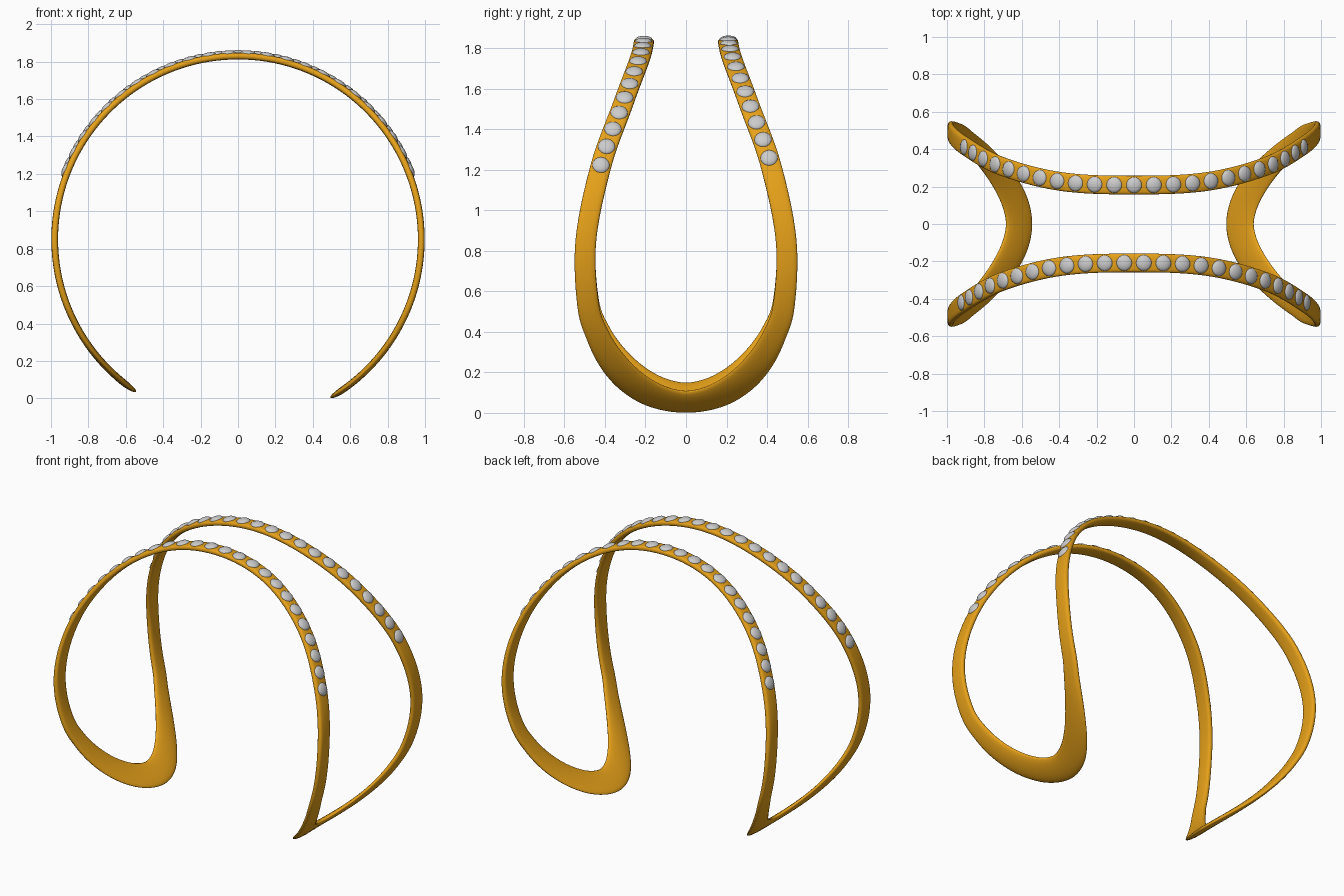
import bpy, bmesh, math
from mathutils import Vector, Matrix

if "Cube" in bpy.data.objects:
    bpy.data.objects.remove(bpy.data.objects["Cube"])

R, CZ = 0.98, 0.85          # cylinder the band is wrapped on

# Quarter of the band: angle from the top (deg), distance from y=0, width
QUARTER = [(0, .208, .10), (23, .226, .10), (46, .308, .10), (68, .42, .102),
           (90, .494, .102), (108.9, .483, .107), (118.9, .433, .118),
           (128.3, .354, .142), (136.5, .25, .163), (142.3, .129, .177), (144.5, 0, .18)]


def left(p):
    # the left end stops slightly short of the right one
    a = p[0] if p[0] < 90 else 90 + (p[0] - 90) * 51 / 54.5
    return (-a, p[1], p[2])


def front(p):
    return (p[0], -p[1], p[2])


back_left = [left(p) for p in QUARTER]
loop = (QUARTER + [front(p) for p in QUARTER[-2::-1]]
        + [front(p) for p in back_left[1:]] + back_left[-2:0:-1])
ctrl = [Vector((math.radians(a) * R, y, w)) for a, y, w in loop]


def spline(pts, steps):
    out, n = [], len(pts)
    for i in range(n):
        a, b, c, d = (pts[(i + k) % n] for k in (-1, 0, 1, 2))
        for s in range(steps):
            t = s / steps
            out.append(0.5 * (2 * b + (c - a) * t + (2 * a - 5 * b + 4 * c - d) * t * t
                              + (3 * b - a - 3 * c + d) * t ** 3))
    return out


def wrap(u, y, r):
    return Vector((r * math.sin(u / R), y, CZ + r * math.cos(u / R)))


def finish(bm, name, color=None):
    bmesh.ops.recalc_face_normals(bm, faces=bm.faces)
    me = bpy.data.meshes.new(name)
    bm.to_mesh(me)
    bm.free()
    for p in me.polygons:
        p.use_smooth = True
    ob = bpy.data.objects.new(name, me)
    bpy.context.collection.objects.link(ob)
    if color:
        mat = bpy.data.materials.new(name + "_gold")
        mat.diffuse_color = color
        mat.use_nodes = True
        mat.node_tree.nodes["Principled BSDF"].inputs["Base Color"].default_value = mat.diffuse_color
        me.materials.append(mat)
    return ob


# Gold band: rounded section swept round the closed loop
path = spline(ctrl, 10)
N, S = len(path), 20
bm = bmesh.new()
rings = []
for i, p in enumerate(path):
    t = path[(i + 1) % N] - path[i - 1]
    side = Vector((-t.y, t.x)).normalized()
    low = min(1, max(0, (p.z - .105) / .05))
    e = 0.6 + 0.4 * low          # squarer on top, lens shaped at the ends
    ring = []
    for k in range(S):
        a = 2 * math.pi * k / S
        c, s = math.cos(a), math.sin(a)
        o = math.copysign(abs(c) ** e, c) * p.z / 2
        h = math.copysign(abs(s) ** e, s) * 0.018
        ring.append(bm.verts.new(wrap(p.x + side.x * o, p.y + side.y * o, R + h)))
    rings.append(ring)
for i in range(N):
    a, b = rings[i], rings[(i + 1) % N]
    for k in range(S):
        bm.faces.new((a[k], a[(k + 1) % S], b[(k + 1) % S], b[k]))
finish(bm, "band", (0.8, 0.36, 0.01, 1))


# Rows of lens-shaped stones, evenly spaced along each upper strand
def stone_row(name, sign, start, end, count):
    line = sorted((p for p in path if p.y * sign > 0
                   and start <= math.degrees(p.x / R) <= end), key=lambda p: p.x)
    dist = [0]
    for a, b in zip(line, line[1:]):
        dist.append(dist[-1] + (b - a).length)
    bm = bmesh.new()
    j = 0
    for i in range(count):
        d = dist[-1] * i / (count - 1)
        while j < len(line) - 2 and dist[j + 1] < d:
            j += 1
        p = line[j].lerp(line[j + 1], (d - dist[j]) / (dist[j + 1] - dist[j]))
        m = (Matrix.Translation(wrap(p.x, p.y, 0.993)) @ Matrix.Rotation(p.x / R, 4, 'Y')
             @ Matrix.Diagonal((.043, .043, .019, 1)))
        bmesh.ops.create_uvsphere(bm, u_segments=16, v_segments=10, radius=1, matrix=m)
    finish(bm, name)


stone_row("front_stones", -1, -69, 69, 24)
stone_row("back_stones", 1, -66, 66, 23)
